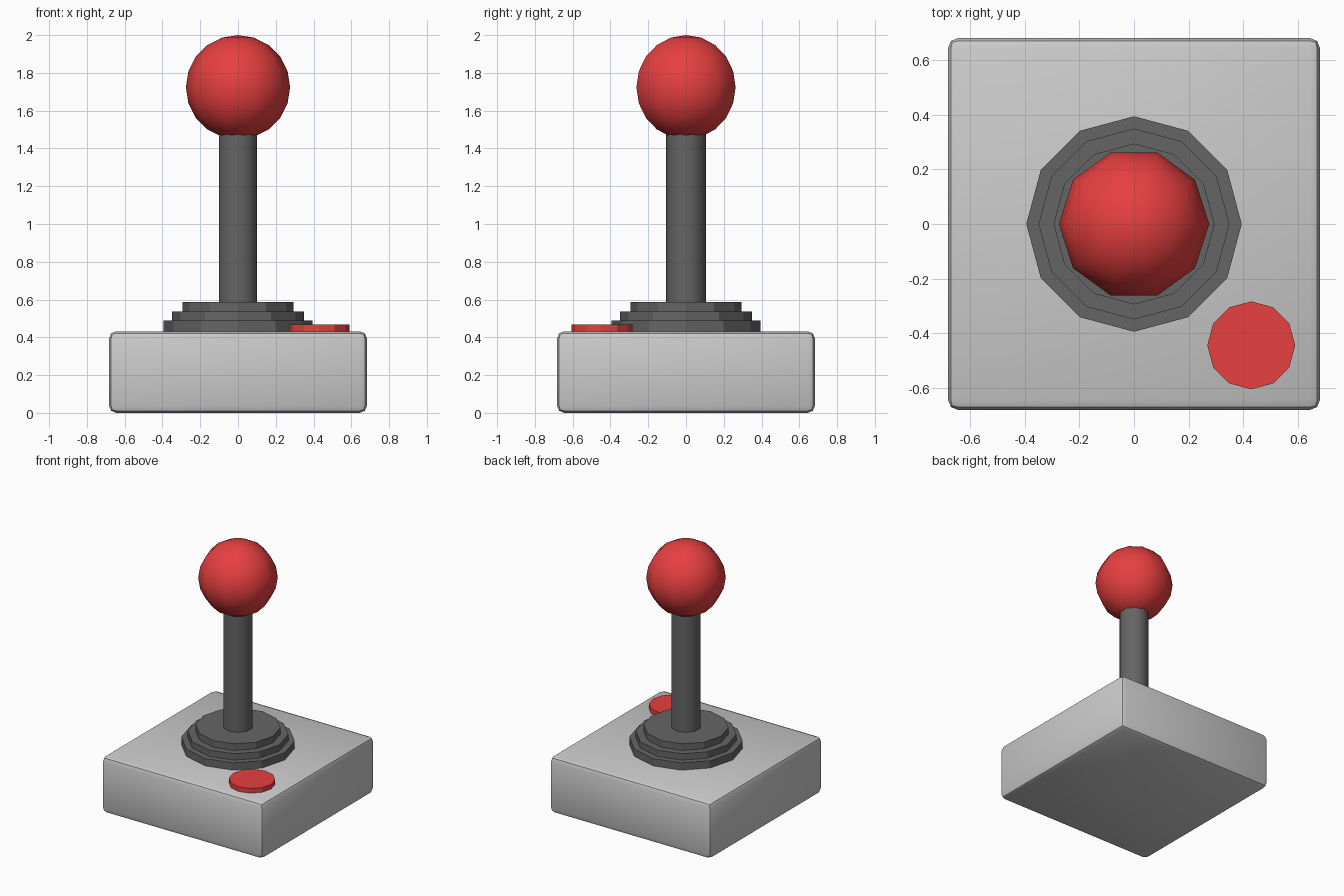
import bpy, bmesh, math

if "Cube" in bpy.data.objects:
    bpy.data.objects.remove(bpy.data.objects["Cube"])


def material(name, rgb):
    m = bpy.data.materials.new(name)
    m.diffuse_color = (*rgb, 1)
    m.use_nodes = True
    m.node_tree.nodes["Principled BSDF"].inputs["Base Color"].default_value = m.diffuse_color
    return m


red = material("red_plastic", (0.8, 0.05, 0.05))
dark = material("dark_rubber", (0.13, 0.13, 0.13))


def finish(name, mat=None, smooth=None):
    ob = bpy.context.object
    ob.name = name
    if mat:
        ob.data.materials.append(mat)
    if smooth:
        bpy.ops.object.shade_smooth_by_angle(angle=math.radians(smooth))
    return ob


def disc(name, r, z0, z1, mat, x=0, y=0, sides=12, smooth=None):
    bpy.ops.mesh.primitive_cylinder_add(vertices=sides, radius=r, depth=z1 - z0,
                                        location=(x, y, (z0 + z1) / 2))
    return finish(name, mat, smooth)


# Rounded box base
BASE_W, BASE_H = 1.365, 0.432
bpy.ops.mesh.primitive_cube_add(size=1)
base = bpy.context.object
bm = bmesh.new()
bm.from_mesh(base.data)
for v in bm.verts:
    v.co.x *= BASE_W
    v.co.y *= BASE_W
    v.co.z = (v.co.z + 0.5) * BASE_H
bmesh.ops.bevel(bm, geom=bm.edges[:], offset=0.038, segments=2, profile=0.5, affect='EDGES')
bm.to_mesh(base.data)
bm.free()
finish("base", smooth=30)

# Stepped boot rings
z = BASE_H
for i, (r, top) in enumerate([(0.395, 0.488), (0.35, 0.537), (0.295, 0.587)]):
    disc(f"boot_ring_{i + 1}", r, z, top, dark)
    z = top

# Shaft
disc("shaft", 0.106, 0.55, 1.6, dark, sides=10, smooth=40)

# Ball knob, turned so a vertex column faces +y
bpy.ops.mesh.primitive_uv_sphere_add(segments=10, ring_count=10, radius=0.276,
                                     location=(0, 0, 1.724),
                                     rotation=(0, 0, math.pi / 2))
finish("ball_knob", red, smooth=40)

# Fire button
disc("fire_button", 0.161, BASE_H - 0.01, 0.468, red, x=0.43, y=-0.445)
